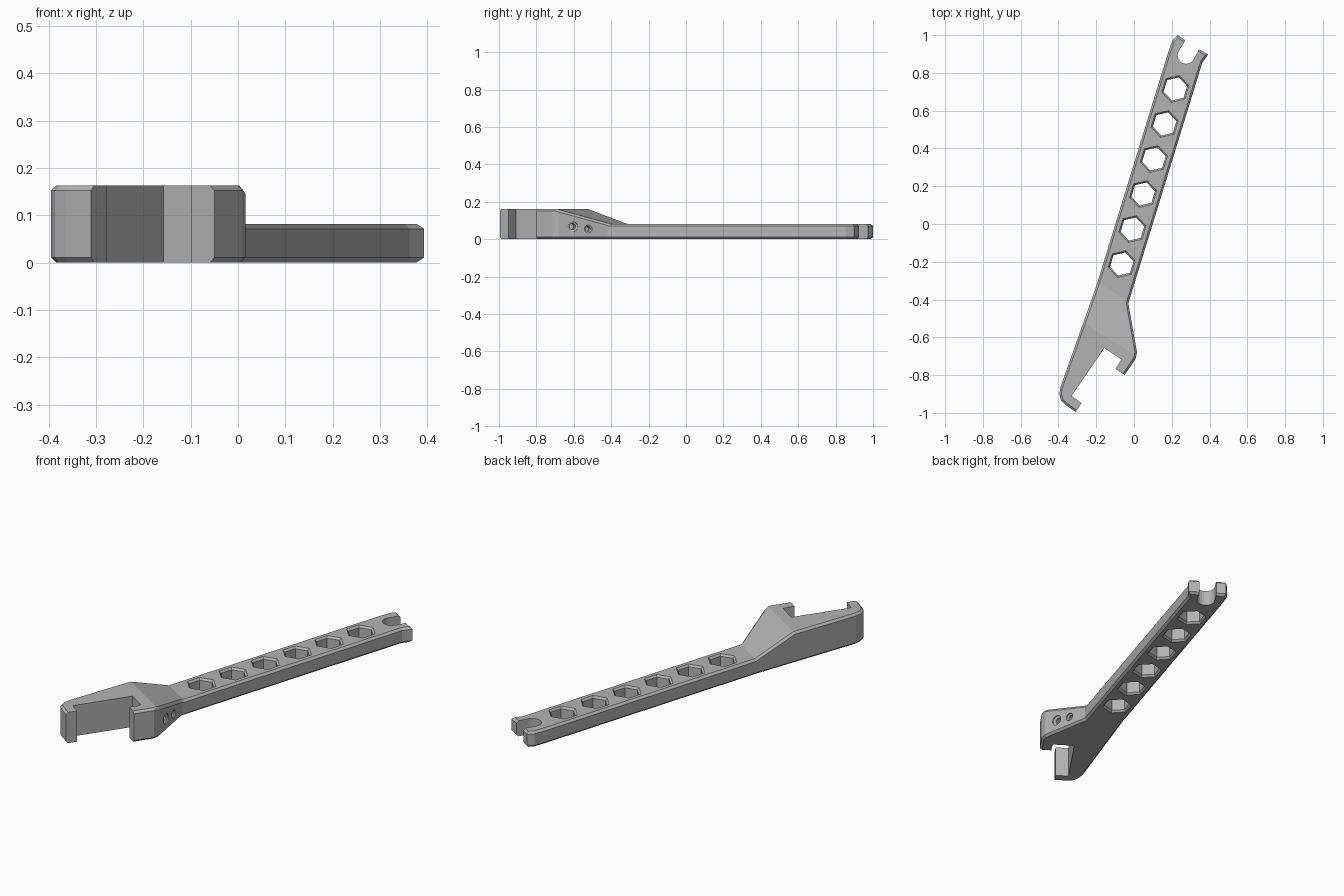
import bpy, bmesh, math
from mathutils import Vector, Matrix
from mathutils.geometry import intersect_point_line

cube = bpy.data.objects.get("Cube")
if cube:
    bpy.data.objects.remove(cube)

HEAD, BAR, CHAMFER = 0.163, 0.082, 0.011
RAMP_DIR = Vector((0.53, 0.848, 0))
RAMP_LOW, RAMP_HIGH = -0.364, -0.585

steel = bpy.data.materials.new("grey")
steel.use_nodes = True
steel.diffuse_color = (0.45, 0.45, 0.45, 1)
steel.node_tree.nodes["Principled BSDF"].inputs["Base Color"].default_value = (0.45, 0.45, 0.45, 1)


def finish(name, bm):
    bmesh.ops.recalc_face_normals(bm, faces=bm.faces)
    mesh = bpy.data.meshes.new(name)
    bm.to_mesh(mesh)
    bm.free()
    mesh.materials.append(steel)
    obj = bpy.data.objects.new(name, mesh)
    bpy.context.collection.objects.link(obj)
    return obj


def cutter(name, profile, sides, matrix, turn=0.0):
    """Stack of polygon rings (radius, height) used to cut a hole."""
    bm = bmesh.new()
    rings = []
    for r, z in profile:
        angles = [turn + math.tau * i / sides for i in range(sides)]
        rings.append([bm.verts.new((r * math.cos(a), r * math.sin(a), z)) for a in angles])
    for low, high in zip(rings, rings[1:]):
        for i in range(sides):
            j = (i + 1) % sides
            bm.faces.new((low[i], low[j], high[j], high[i]))
    bm.faces.new(rings[0][::-1])
    bm.faces.new(rings[-1])
    bm.transform(matrix)
    obj = finish(name, bm)
    obj.hide_render = True
    obj.hide_viewport = True
    return obj


# Plan outline: chamfered right side, round slot, chamfered left side, plain jaw
right_side = [(-0.05, -0.80), (0.008, -0.715), (0.016, -0.68), (-0.03, -0.42),
              (0.362, 0.855), (0.393, 0.897), (0.345, 0.925)]
slot_centre, slot_radius, slot_turn = Vector((0.276, 0.893)), 0.045, math.radians(-30)
slot = []
for i in range(13):
    a = slot_turn - math.pi * i / 12
    slot.append(tuple(slot_centre + slot_radius * Vector((math.cos(a), math.sin(a)))))
left_side = [(0.272, 0.972), (0.232, 1.0), (0.205, 0.975), (0.183, 0.915), (-0.2, -0.33),
             (-0.39, -0.865), (-0.395, -0.90), (-0.386, -0.935), (-0.365, -0.955), (-0.31, -0.995)]
jaw = [(-0.278, -0.948), (-0.33, -0.91), (-0.157, -0.657), (-0.066, -0.717), (-0.098, -0.767)]
outline = right_side + slot + left_side + jaw

# Body: split plan along the ramp lines, extrude, then set the top heights
bm = bmesh.new()
bm.faces.new([bm.verts.new((x, y, 0)) for x, y in outline])
for s in (RAMP_LOW, RAMP_HIGH):
    bmesh.ops.bisect_plane(bm, geom=bm.verts[:] + bm.edges[:] + bm.faces[:],
                           plane_co=RAMP_DIR * s / RAMP_DIR.length_squared, plane_no=RAMP_DIR)
top = bmesh.ops.extrude_face_region(bm, geom=bm.faces[:], use_keep_orig=True)["geom"]
for v in (g for g in top if isinstance(g, bmesh.types.BMVert)):
    t = (RAMP_LOW - v.co.dot(RAMP_DIR)) / (RAMP_LOW - RAMP_HIGH)
    v.co.z = BAR + (HEAD - BAR) * min(max(t, 0), 1)
bmesh.ops.recalc_face_normals(bm, faces=bm.faces)


def on_chain(edge, chain):
    mid = (edge.verts[0].co + edge.verts[1].co).xy / 2
    for a, b in zip(chain, chain[1:]):
        p, t = intersect_point_line(mid, Vector(a), Vector(b))
        if 0 <= t <= 1 and (p.xy - mid).length < 0.0005:
            return True
    return False


# Chamfer the outer rims, top and bottom
rims = []
for e in bm.edges:
    walls = [f for f in e.link_faces if abs(f.normal.z) < 0.1]
    if len(walls) == 1 and (on_chain(e, right_side) or on_chain(e, left_side)):
        rims.append(e)
bmesh.ops.bevel(bm, geom=rims, offset=CHAMFER, segments=1, affect='EDGES', clamp_overlap=True)
body = finish("wrench_body", bm)

# Hexagonal through holes with chamfered rims
cuts = []
first, last = Vector((-0.065, -0.212, 0)), Vector((0.219, 0.715, 0))
hex_profile = [(0.084, -0.01), (0.064, 0.01), (0.064, BAR - 0.01), (0.084, BAR + 0.01)]
for i in range(6):
    spot = first.lerp(last, i / 5)
    cuts.append(cutter("hex_cutter", hex_profile, 6, Matrix.Translation(spot), math.radians(13)))

# Countersunk screw holes in the side of the head
side_axis = Vector((0.985, 0.17, 0))
for y, z, r in ((-0.605, 0.067, 0.027), (-0.522, 0.055, 0.021)):
    x = 0.016 - (y + 0.68) * 0.046 / 0.26
    place = Matrix.Translation((x, y, z)) @ side_axis.to_track_quat('Z', 'Y').to_matrix().to_4x4()
    profile = [(r * 0.6, -0.07), (r * 0.6, -0.012), (r, -0.006), (r, 0.03)]
    cuts.append(cutter("screw_cutter", profile, 20, place))

for c in cuts:
    mod = body.modifiers.new(c.name, 'BOOLEAN')
    mod.operation = 'DIFFERENCE'
    mod.solver = 'EXACT'
    mod.object = c
